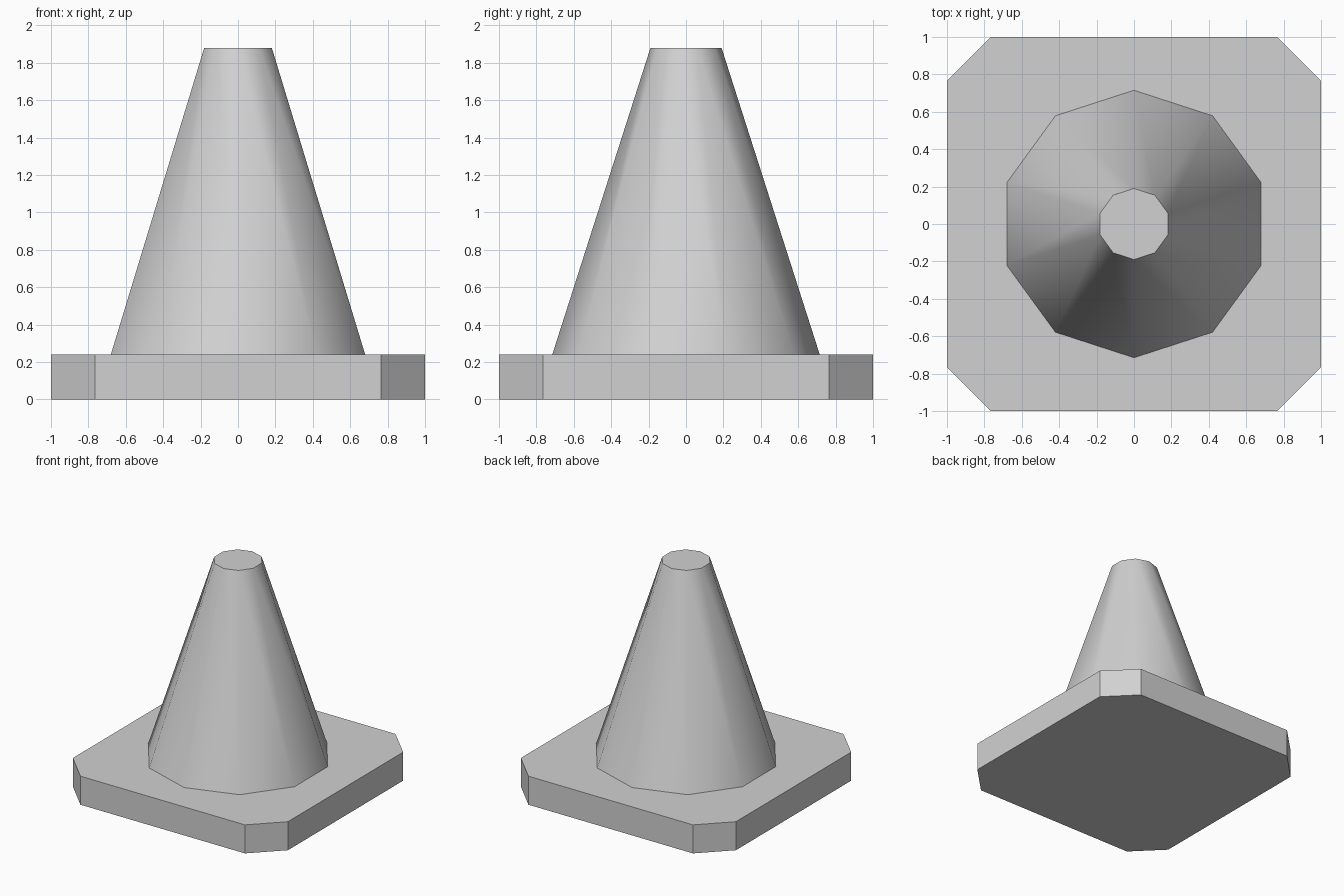
import bpy
import bmesh
from math import pi, radians
from mathutils import Matrix

cube = bpy.data.objects.get("Cube")
if cube:
    bpy.data.objects.remove(cube, do_unlink=True)

BASE_TOP = 0.24
CONE_TOP = 1.88

grey = bpy.data.materials.new("light_grey")
grey.use_nodes = True
colour = (0.64, 0.64, 0.64, 1)
grey.diffuse_color = colour
grey.node_tree.nodes["Principled BSDF"].inputs["Base Color"].default_value = colour


def make_object(name, bm):
    bmesh.ops.recalc_face_normals(bm, faces=bm.faces)
    mesh = bpy.data.meshes.new(name)
    bm.to_mesh(mesh)
    bm.free()
    mesh.materials.append(grey)
    obj = bpy.data.objects.new(name, mesh)
    bpy.context.collection.objects.link(obj)
    return obj


# Square base slab with its four upright corners cut off
bm = bmesh.new()
bmesh.ops.create_cube(bm, size=1, matrix=Matrix.Translation((0, 0, BASE_TOP / 2))
                      @ Matrix.Diagonal((2, 2, BASE_TOP, 1)))
corners = [e for e in bm.edges if abs(e.verts[0].co.z - e.verts[1].co.z) > 0.1]
bmesh.ops.bevel(bm, geom=corners, offset=0.235, segments=1, affect='EDGES')
make_object("base", bm)

# Ten-sided tapered cone with a flat top, one corner pointing to the back
bm = bmesh.new()
bmesh.ops.create_cone(bm, cap_ends=True, segments=10, radius1=0.715, radius2=0.19,
                      depth=CONE_TOP - BASE_TOP,
                      matrix=Matrix.Translation((0, 0, (CONE_TOP + BASE_TOP) / 2))
                      @ Matrix.Rotation(pi, 4, 'Z'))
# The slab covers the lower cap
lower_cap = [f for f in bm.faces if f.normal.z < -0.9]
bmesh.ops.delete(bm, geom=lower_cap, context='FACES_ONLY')
# Turn a corner onto the y axis if it is not there already
if not any(abs(v.co.x) < 0.001 for v in bm.verts):
    bmesh.ops.rotate(bm, verts=bm.verts, cent=(0, 0, 0),
                     matrix=Matrix.Rotation(pi / 2, 3, 'Z'))
cone = make_object("cone", bm)

# Round the sides, keep the top rim sharp
bpy.ops.object.select_all(action='DESELECT')
cone.select_set(True)
bpy.context.view_layer.objects.active = cone
bpy.ops.object.shade_smooth_by_angle(angle=radians(50))
